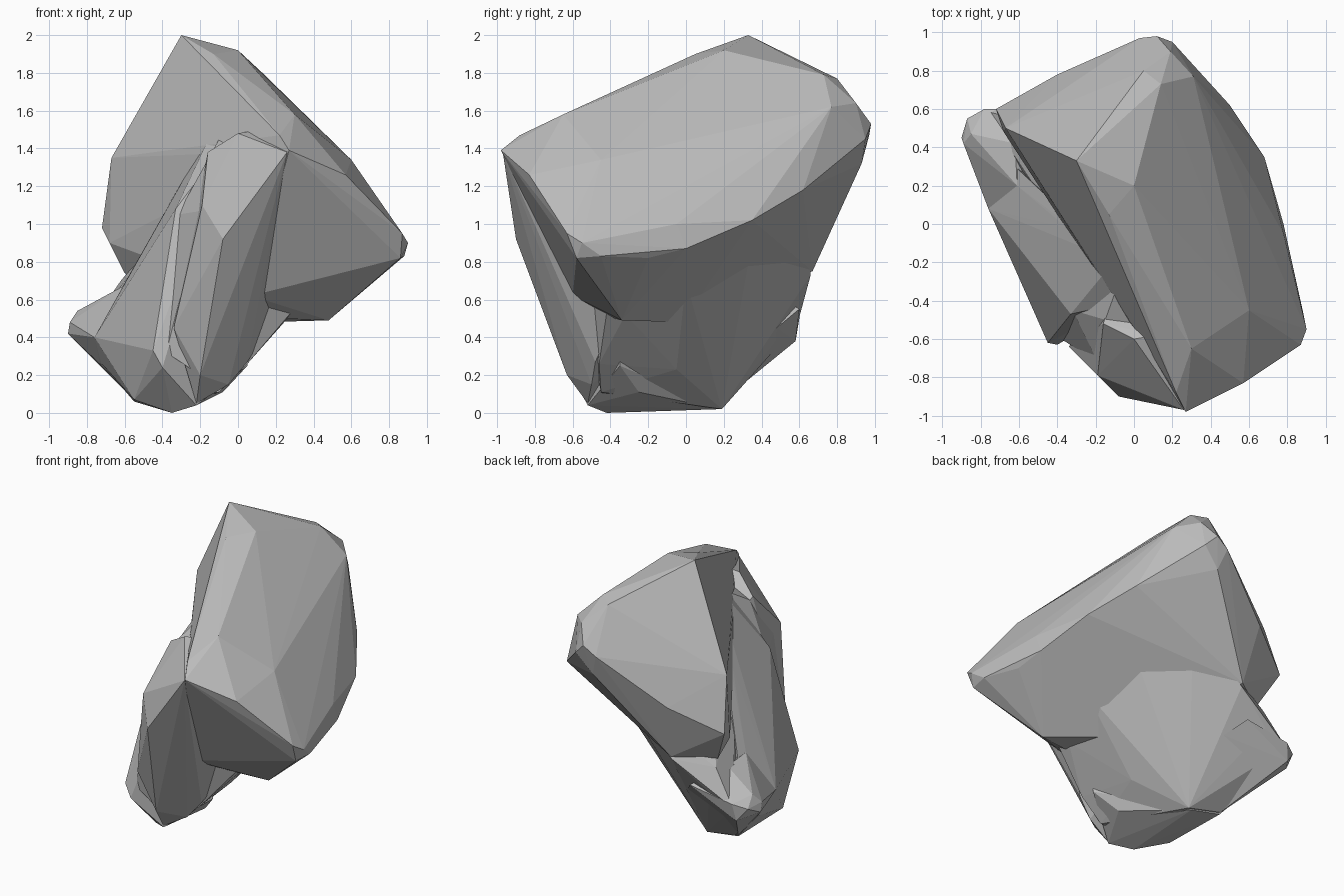
import bpy, bmesh

stone = bpy.data.materials.new("grey_stone")
stone.diffuse_color = (0.5, 0.5, 0.5, 1)


def chunk(name, points):
    """Convex faceted lump wrapped around a few corner points."""
    bm = bmesh.new()
    for p in points:
        bm.verts.new(p)
    res = bmesh.ops.convex_hull(bm, input=bm.verts[:])
    junk = {g for g in res["geom_interior"] + res["geom_unused"]
            if isinstance(g, bmesh.types.BMVert)}
    bmesh.ops.delete(bm, geom=list(junk), context='VERTS')
    bmesh.ops.recalc_face_normals(bm, faces=bm.faces[:])
    mesh = bpy.data.meshes.new(name)
    bm.to_mesh(mesh)
    bm.free()
    mesh.materials.append(stone)
    ob = bpy.data.objects.new(name, mesh)
    bpy.context.collection.objects.link(ob)
    return ob


# Tilted main slab: summit, broad right face, back rim, left wall, underside
rock = chunk("rock", [
    (-.30, .33, 2.0), (0, .20, 1.92), (-.13, .05, 1.90), (-.02, -.14, 1.73),
    (.07, .08, 1.84), (.14, .73, 1.79), (.31, .77, 1.62), (.05, .80, 1.77),
    (.12, .98, 1.53), (.03, .97, 1.47), (.20, .95, 1.45), (.08, .93, 1.32),
    (.19, .90, 1.64), (.50, .62, 1.18), (.68, .35, 1.02), (.78, 0, .87),
    (.78, -.05, 1.0), (.80, -.2, .82), (.88, -.45, .83), (.90, -.55, .90),
    (.87, -.63, .95), (.86, -.58, .82), (.30, -.65, 1.58), (.27, -.98, 1.39),
    (.22, -.88, 1.47), (.57, -.83, 1.26), (.60, -.45, 1.34), (-.67, .50, 1.35),
    (-.72, .60, .98), (-.68, .48, .90), (-.60, .50, .74), (-.40, .78, 1.15),
    (-.15, .87, 1.3), (-.35, .67, .75), (-.05, -.17, 1.55), (.48, -.34, .49),
    (.22, -.38, .50), (.13, -.02, .48), (.07, -.60, .62)])

# Core that carries the sloping underside from the back rim to the foot
core = chunk("core", [
    (.05, .65, 1.08), (.30, .35, .90), (.40, 0, .70), (.28, -.32, .52),
    (.15, -.02, .48), (-.02, -.05, .23), (-.30, .19, .02), (-.55, .21, .07),
    (-.78, .59, .47), (-.62, .55, .70), (-.60, .60, .54), (-.35, .66, .73),
    (-.30, -.40, .08), (.28, -.42, .53), (.18, -.40, .45), (.05, -.46, .26),
    (-.10, -.45, .11), (-.12, -.12, 1.3), (-.40, .02, .95), (.05, -.55, .6)])

# Ridge climbing from the foot to the front top
ridge = chunk("left_ridge", [
    (-.76, .08, .40), (-.73, .26, .27), (-.62, .30, .64), (-.61, .20, .67),
    (-.35, -.02, 1.13), (-.10, -.19, 1.57), (-.02, -.40, 1.49),
    (-.33, -.47, 1.08), (-.48, -.40, .60), (-.45, -.62, .33),
    (-.40, -.63, .24), (-.55, .20, .06), (-.55, -.30, .07), (-.35, -.42, 0),
    (-.33, .18, .02), (-.22, -.52, .04), (-.08, -.25, .11), (.05, -.35, .25),
    (.05, -.30, 1.2)])

# Blunt spur at the left end
tip = chunk("left_spur", [
    (-.90, .45, .42), (-.89, .42, .48), (-.87, .55, .47), (-.85, .47, .54),
    (-.78, .60, .50), (-.80, .58, .38), (-.76, .08, .40), (-.73, .26, .26),
    (-.62, .42, .66), (-.61, .20, .67), (-.55, .20, .07), (-.35, .48, .45),
    (-.45, .60, .55), (-.30, 0, .3)])

# Bulging front buttress with a shoulder sloping off to the left
front = chunk("front_buttress", [
    (.26, -.97, 1.38), (.11, -.92, 1.20), (0, -.60, 1.48), (.12, -.58, 1.50),
    (-.16, -.52, 1.38), (-.19, -.79, 1.10), (-.08, -.90, .92),
    (-.10, -.75, .68), (-.34, -.64, .45), (-.20, -.63, .20), (-.22, -.52, .05),
    (-.05, -.50, .15), (.05, -.48, .27), (.08, -.60, .62), (.30, -.65, 1.5),
    (.16, -.40, .45), (-.10, -.30, 1.2), (-.10, -.30, .3)])

# Shallow gully floor between ridge and buttress
gully = chunk("gully_floor", [
    (-.32, -.45, 1.05), (-.19, -.72, 1.07), (-.15, -.50, 1.36),
    (-.06, -.25, 1.52), (-.31, -.56, .60), (-.38, -.60, .32),
    (-.20, -.60, .20), (0, -.55, 1.40), (0, -.40, .6)])

# Fuse the lumps into one solid
bpy.context.view_layer.objects.active = rock
for part in (core, ridge, tip, front, gully):
    mod = rock.modifiers.new("fuse", 'BOOLEAN')
    mod.operation = 'UNION'
    mod.solver = 'EXACT'
    mod.object = part
    bpy.ops.object.modifier_apply(modifier=mod.name)
    bpy.data.objects.remove(part)
